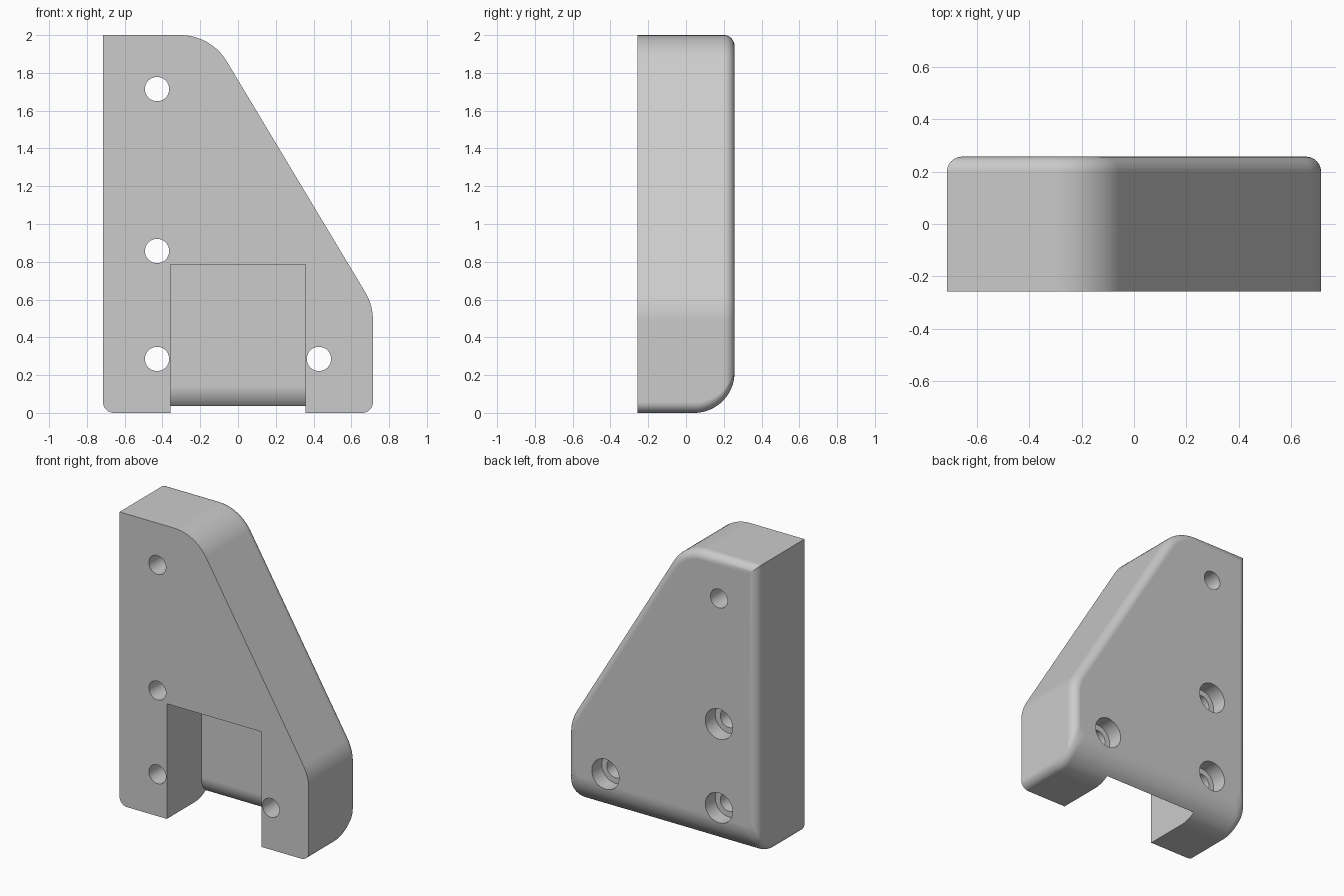
import bpy, bmesh
from math import sin, cos, pi, sqrt, radians, atan2
from mathutils import Vector

if "Cube" in bpy.data.objects:
    bpy.data.objects.remove(bpy.data.objects["Cube"], do_unlink=True)

MM = 1 / 70            # drawing unit
HALF_X, HALF_Y, HEIGHT = 50 * MM, 18 * MM, 2.0
EDGE_R, HEEL_R, BEND_R = 4 * MM, 15 * MM, 20 * MM

grey = bpy.data.materials.new("light grey")
grey.use_nodes = True
grey.diffuse_color = (0.6, 0.6, 0.6, 1)
grey.node_tree.nodes["Principled BSDF"].inputs["Base Color"].default_value = grey.diffuse_color


def make_object(name, rings):
    """Loft closed rings of points and cap both ends."""
    bm = bmesh.new()
    loops = [[bm.verts.new(p) for p in ring] for ring in rings]
    n = len(loops[0])
    for a, b in zip(loops, loops[1:]):
        for i in range(n):
            j = (i + 1) % n
            bm.faces.new((a[i], a[j], b[j], b[i]))
    bm.faces.new(loops[0][::-1])
    bm.faces.new(loops[-1])
    bmesh.ops.recalc_face_normals(bm, faces=bm.faces)
    mesh = bpy.data.meshes.new(name)
    bm.to_mesh(mesh)
    bm.free()
    mesh.materials.append(grey)
    obj = bpy.data.objects.new(name, mesh)
    bpy.context.collection.objects.link(obj)
    return obj


def meet(l1, l2, r):
    """Corner of two lines (angle, offset), both moved inward by r."""
    (a, p), (b, q) = l1, l2
    p, q, det = p - r, q - r, sin(b - a)
    return (p * sin(b) - q * sin(a)) / det, (q * cos(a) - p * cos(b)) / det


SLOPE = atan2(60, 100)
SLOPE_OFF = cos(SLOPE) * -10 * MM + sin(SLOPE) * HEIGHT


def outline(y, inset, heel):
    """Rounded front outline at depth y, with sides inset and the bottom raised."""
    lines = [(-pi / 2, -heel), (0, HALF_X - inset), (SLOPE, SLOPE_OFF - inset),
             (pi / 2, HEIGHT - inset), (pi, HALF_X - inset), (pi * 1.5, -heel)]
    radii = [EDGE_R, BEND_R - inset, BEND_R - inset, 0, EDGE_R]
    points = []
    for l1, l2, r in zip(lines, lines[1:], radii):
        cx, cz = meet(l1, l2, r)
        steps = 10 if r else 0
        for i in range(steps + 1):
            a = l1[0] + (l2[0] - l1[0]) * i / max(steps, 1)
            points.append(Vector((cx + r * cos(a), y, cz + r * sin(a))))
    return points


# Bracket body: straight front, rounded back edges, larger round at the heel
depths = [-HALF_Y]
heel_y, edge_y = HALF_Y - HEEL_R, HALF_Y - EDGE_R
depths += [heel_y + HEEL_R * sin(radians(a)) for a in range(0, 46, 5)]
depths += [edge_y + EDGE_R * sin(pi / 2 * i / 10) for i in range(11)]


def drop(y, start, r):
    t = max(0, y - start)
    return r - sqrt(max(0, r * r - t * t))


body = make_object("bracket_body", [
    outline(y, drop(y, edge_y, EDGE_R), drop(y, heel_y, HEEL_R)) for y in depths])

cutters = []

# Front pocket, open at the bottom, with a rounded lower lip
wall_y, lip_r = 8 * MM, 10 * MM
profile = [(-1, -0.2), (-1, 55 * MM), (wall_y, 55 * MM)]
profile += [(wall_y + lip_r * (1 - cos(a)), lip_r * (1 - sin(a)))
            for a in (pi / 2 * i / 16 for i in range(17))]
profile.append((HALF_Y, -0.2))
cutters.append(make_object("pocket_cutter", [
    [Vector((x, y, z)) for y, z in profile] for x in (-25 * MM, 25 * MM)]))


def hole_cutter(name, x, z, bored):
    """Through hole, stepped to a wider bore at the back if wanted."""
    small, wide = 4.5 * MM, 7.2 * MM
    step = HALF_Y - 7.5 * MM
    stations = [(-1, small), (1, small)]
    if bored:
        stations = [(-1, small), (step, small), (step, wide), (1, wide)]
    angles = [2 * pi * i / 40 for i in range(40)]
    return make_object(name, [
        [Vector((x + r * cos(a), y, z + r * sin(a))) for a in angles]
        for y, r in stations])


# Screw holes
for i, (x, z, bored) in enumerate([(-30, 20, True), (30, 20, True),
                                   (-30, 60, True), (-30, 120, False)]):
    cutters.append(hole_cutter(f"hole_cutter_{i}", x * MM, z * MM, bored))

bpy.ops.object.select_all(action='DESELECT')
bpy.context.view_layer.objects.active = body
body.select_set(True)
for cutter in cutters:
    cutter.hide_render = True
    mod = body.modifiers.new("cut", 'BOOLEAN')
    mod.operation, mod.solver, mod.object = 'DIFFERENCE', 'EXACT', cutter
    bpy.ops.object.modifier_apply(modifier=mod.name)
    bpy.data.objects.remove(cutter, do_unlink=True)

# Smooth rounds, flat faces, crisp edges
bpy.ops.object.shade_smooth_by_angle(angle=radians(25))
weighted = body.modifiers.new("flat_faces", 'WEIGHTED_NORMAL')
weighted.keep_sharp = True
